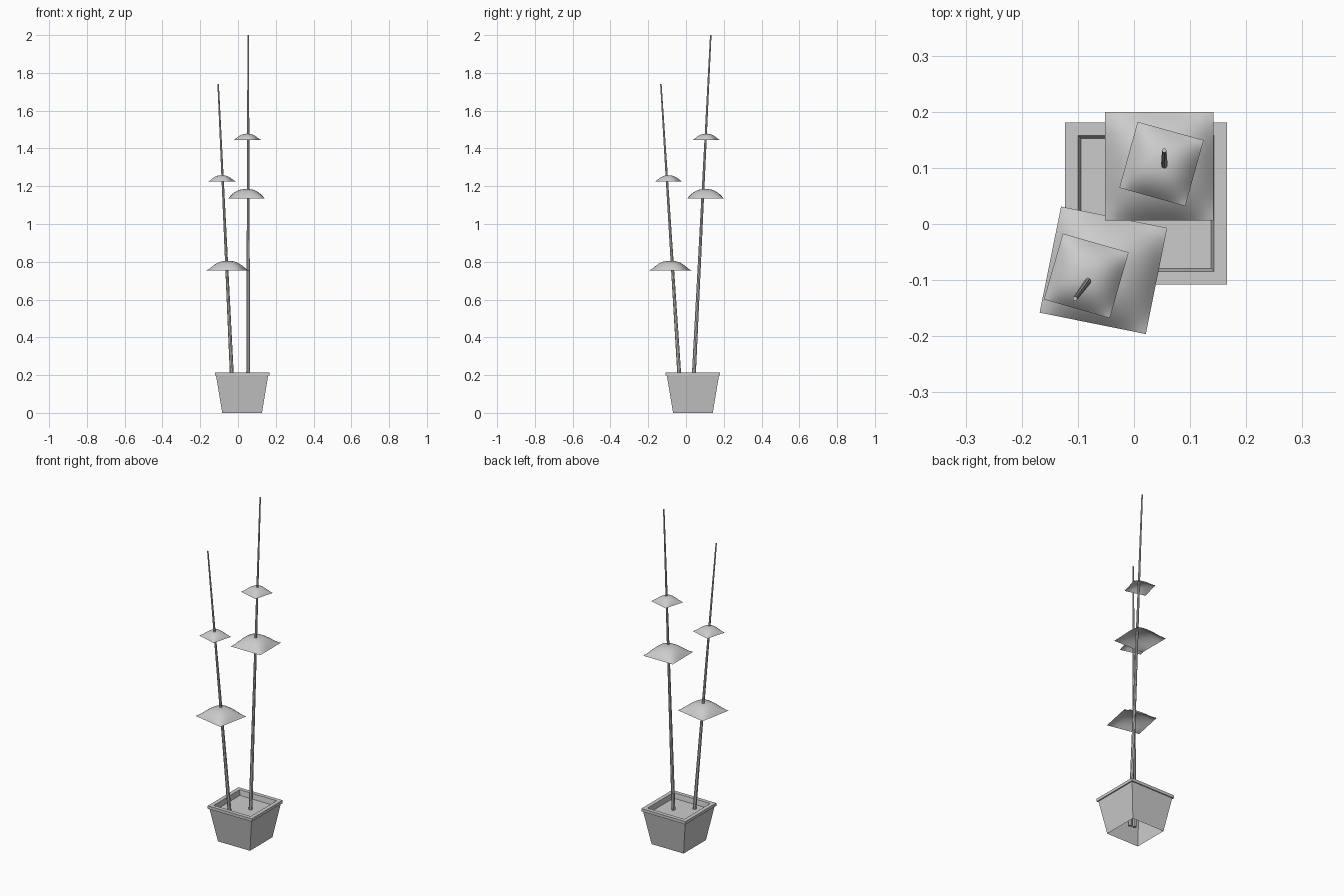
import bpy, bmesh, math
from mathutils import Vector, Matrix

cube = bpy.data.objects.get("Cube")
if cube:
    bpy.data.objects.remove(cube)

grey = bpy.data.materials.new("plain grey")
grey.use_nodes = True
colour = (0.6, 0.6, 0.6, 1)
grey.diffuse_color = colour
grey.node_tree.nodes["Principled BSDF"].inputs["Base Color"].default_value = colour


def finish(bm, name, smooth=False):
    mesh = bpy.data.meshes.new(name)
    bm.to_mesh(mesh)
    bm.free()
    mesh.materials.append(grey)
    for face in mesh.polygons:
        face.use_smooth = smooth
    obj = bpy.data.objects.new(name, mesh)
    bpy.context.collection.objects.link(obj)
    return obj


def square_loft(name, centre, profile, fill_top=False):
    """Stack square rings given as (half width, height)."""
    bm = bmesh.new()
    rings = []
    for half, z in profile:
        rings.append([bm.verts.new((centre[0] + sx * half, centre[1] + sy * half, z))
                      for sx, sy in ((-1, -1), (1, -1), (1, 1), (-1, 1))])
    for low, high in zip(rings, rings[1:]):
        for i in range(4):
            j = (i + 1) % 4
            bm.faces.new((low[i], low[j], high[j], high[i]))
    if fill_top:
        bm.faces.new(rings[-1])
    return finish(bm, name)


def stem(name, bottom, top):
    """Slender tapered rod between two points."""
    a, b = Vector(bottom), Vector(top)
    axis = b - a
    turn = axis.to_track_quat('Z', 'Y').to_matrix().to_4x4()
    bm = bmesh.new()
    bmesh.ops.create_cone(bm, cap_ends=True, segments=8, radius1=0.011, radius2=0.004,
                          depth=axis.length,
                          matrix=Matrix.Translation((a + b) / 2) @ turn)
    return finish(bm, name)


def canopy(name, centre, half, base, height, angle):
    """Thin square sheet, domed with level edges."""
    bm = bmesh.new()
    bmesh.ops.create_grid(bm, x_segments=16, y_segments=16, size=1)
    for v in bm.verts:
        u, w = abs(v.co.x), abs(v.co.y)
        v.co = (v.co.x * half, v.co.y * half, height * (1 - u ** 2.5) * (1 - w ** 2.5))
    bm.transform(Matrix.Translation((*centre, base)) @ Matrix.Rotation(math.radians(angle), 4, 'Z'))
    return finish(bm, name, smooth=True)


# Planter: open underneath, sloped walls, rim, recessed soil
pot = (0.0215, 0.0365)
square_loft("planter", pot, [(0.105, 0), (0.138, 0.198), (0.1445, 0.198), (0.1445, 0.215),
                             (0.121, 0.215), (0.116, 0.185)])
square_loft("soil", pot, [(0.115, 0.184), (0.116, 0.185)], fill_top=True)

# Leaning stems
stem("tall_stem", (0.054, 0.033, 0.03), (0.054, 0.131, 2.0))
stem("short_stem", (-0.027, -0.028, 0.08), (-0.105, -0.133, 1.74))

# Leaf canopies
canopy("tall_lower_canopy", (0.045, 0.103), 0.0965, 1.135, 0.05, 0)
canopy("tall_upper_canopy", (0.049, 0.107), 0.061, 1.445, 0.033, -15.5)
canopy("short_lower_canopy", (-0.0545, -0.0825), 0.0965, 0.755, 0.05, -11.4)
canopy("short_upper_canopy", (-0.085, -0.0925), 0.061, 1.225, 0.033, -16)
